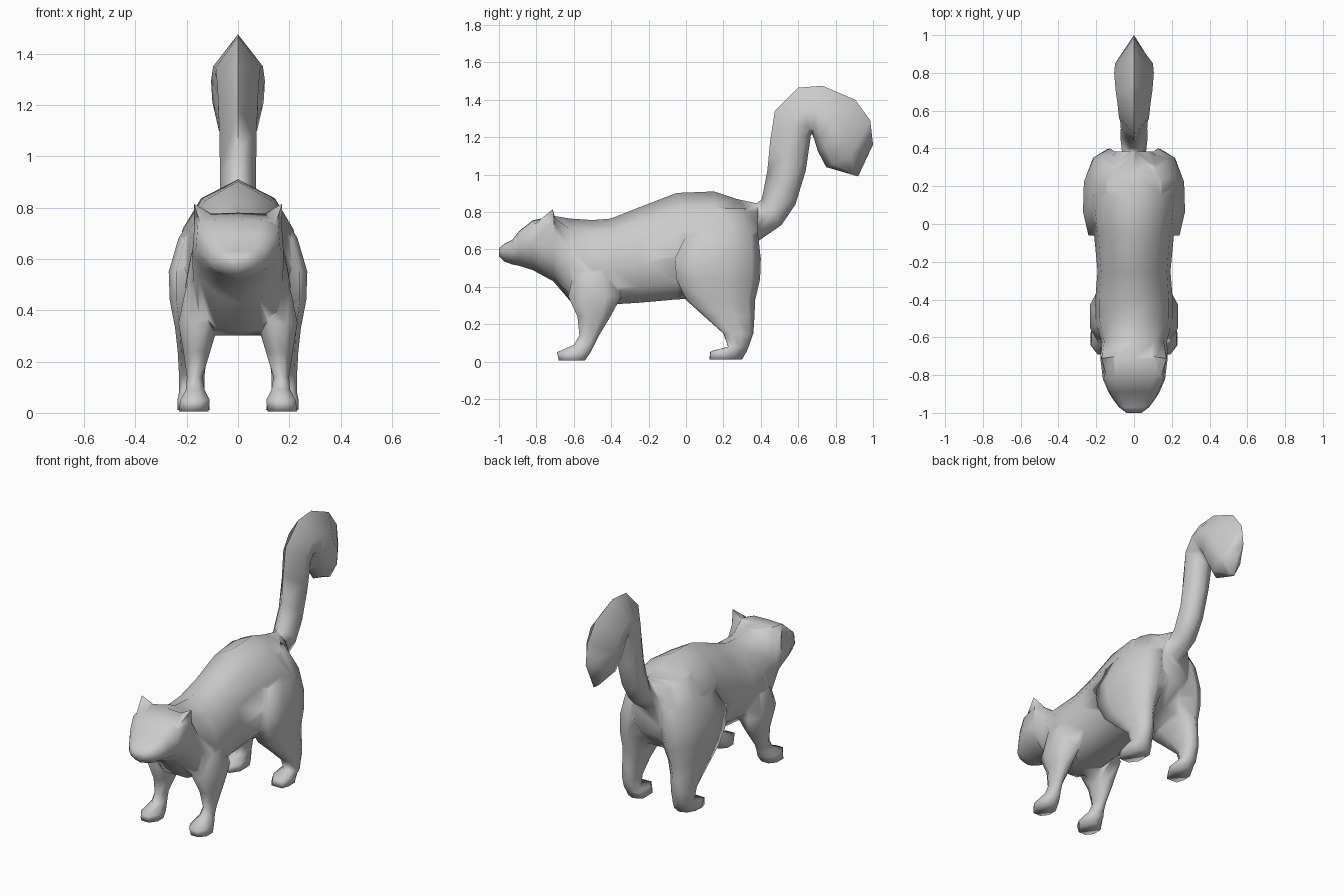
import bpy, bmesh, math

if "Cube" in bpy.data.objects:
    bpy.data.objects.remove(bpy.data.objects["Cube"])

fur = bpy.data.materials.new("grey fur")
fur.diffuse_color = (0.6, 0.6, 0.6, 1)
fur.use_nodes = True
fur.node_tree.nodes["Principled BSDF"].inputs["Base Color"].default_value = fur.diffuse_color


def make(name, bm, mirror=False):
    bmesh.ops.recalc_face_normals(bm, faces=bm.faces)
    mesh = bpy.data.meshes.new(name)
    bm.to_mesh(mesh)
    bm.free()
    mesh.materials.append(fur)
    ob = bpy.data.objects.new(name, mesh)
    bpy.context.collection.objects.link(ob)
    if mirror:
        ob.modifiers.new("other side", 'MIRROR').use_axis[0] = True
    return ob


def loft(name, rings, mirror=False):
    """Skin a list of closed rings and cap both ends."""
    bm = bmesh.new()
    loops = [[bm.verts.new(p) for p in ring] for ring in rings]
    n = len(loops[0])
    for a, b in zip(loops, loops[1:]):
        for i in range(n):
            j = (i + 1) % n
            bm.faces.new((a[i], a[j], b[j], b[i]))
    bm.faces.new(loops[0])
    bm.faces.new(loops[-1])
    return make(name, bm, mirror)


def both_sides(half):
    """Close a half ring whose first and last points lie on the middle plane."""
    return half + [(-x, y, z) for x, y, z in half[-2:0:-1]]


# Body with head: y, top, bottom, half width
BODY = [(-1.0, .607, .565, .04), (-.97, .63, .535, .08), (-.93, .65, .52, .11),
        (-.89, .70, .512, .135), (-.82, .755, .49, .165), (-.71, .78, .43, .178),
        (-.62, .765, .325, .175), (-.50, .757, .302, .205), (-.40, .765, .306, .205),
        (-.25, .825, .315, .193), (-.05, .902, .333, .212), (.15, .91, .34, .24),
        (.27, .87, .37, .225), (.385, .845, .50, .10)]
HEAD_SHAPE = [(0, 0), (.60, .01), (.95, .10), (1, .45), (.86, .72), (.42, .92), (0, 1)]
TRUNK_SHAPE = [(0, 0), (.60, .13), (.90, .34), (1, .58), (.88, .84), (.45, 1), (0, 1)]


def body_ring(y, top, bottom, w):
    shape = HEAD_SHAPE if y < -.65 else TRUNK_SHAPE
    return both_sides([(w * u, y, top - (top - bottom) * v) for u, v in shape])


body = loft("body", [body_ring(*r) for r in BODY])

# Tail: outer edge (y, z), inner edge (y, z), half width
TAIL = [((.35, .82), (.35, .62), .06), ((.405, .87), (.51, .73), .072),
        ((.435, 1.02), (.585, .84), .07), ((.45, 1.18), (.64, 1.02), .073),
        ((.475, 1.34), (.665, 1.19), .08), ((.60, 1.465), (.668, 1.215), .087),
        ((.73, 1.475), (.676, 1.215), .097), ((.905, 1.40), (.688, 1.18), .105),
        ((.985, 1.29), (.705, 1.125), .10), ((1.0, 1.16), (.75, 1.04), .075),
        ((.92, .99), (.87, 1.005), .015)]


def tail_ring(outer, inner, w):
    return both_sides([(w * u, outer[0] + (inner[0] - outer[0]) * t,
                        outer[1] + (inner[1] - outer[1]) * t)
                       for u, t in ((0, 0), (1, .48), (.75, .87), (0, 1))])


tail = loft("tail", [tail_ring(*r) for r in TAIL])

# Leg outlines as fractions of a box: across (inner to outer), along (front to back)
HIND_SHAPE = [(0, .3), (.3, 0), (.88, .01), (1, .28), (.98, .62), (.76, .9), (.4, 1), (0, .85)]
FORE_SHAPE = [(0, .3), (.28, 0), (.72, 0), (1, .27), (1, .72), (.72, 1), (.28, 1), (0, .72)]


def leg_ring(shape, z, y0, y1, x0, x1):
    return [(x0 + (x1 - x0) * u, y0 + (y1 - y0) * v, z) for u, v in shape]


# Legs: z, front y, back y, inner x, outer x
HIND = [(.82, .10, .32, .02, .15), (.68, .0, .385, .02, .232),
        (.55, -.065, .40, .03, .270), (.44, -.055, .396, .06, .266),
        (.33, .0, .37, .095, .245), (.24, .10, .366, .12, .235),
        (.15, .20, .36, .13, .23), (.08, .225, .335, .13, .23),
        (.055, .13, .325, .115, .235), (.012, .125, .30, .11, .235)]
FORE = [(.58, -.56, -.42, .05, .16), (.48, -.60, -.39, .06, .205),
        (.35, -.63, -.345, .075, .232), (.24, -.58, -.405, .108, .213),
        (.14, -.57, -.465, .138, .199), (.09, -.60, -.49, .13, .203),
        (.05, -.69, -.51, .11, .225), (.006, -.68, -.54, .115, .23)]
hind = loft("hind_legs", [leg_ring(HIND_SHAPE, *r) for r in HIND], mirror=True)
fore = loft("front_legs", [leg_ring(FORE_SHAPE, *r) for r in FORE], mirror=True)

# Ears: small pointed corners at the back of the head
bm = bmesh.new()
tip, inside, outside, front, root = [bm.verts.new(p) for p in (
    (.172, -.712, .815), (.09, -.70, .768), (.172, -.70, .68), (.145, -.81, .735),
    (.10, -.74, .70))]
for f in ((tip, inside, front), (tip, front, outside), (tip, outside, inside),
          (inside, root, front), (front, root, outside), (outside, root, inside)):
    bm.faces.new(f)
ears = make("ears", bm, mirror=True)

# Weld all parts into one continuous skin
bpy.context.view_layer.objects.active = body
for part in (hind, fore, ears, tail):
    mod = body.modifiers.new("join " + part.name, 'BOOLEAN')
    mod.operation, mod.solver, mod.object = 'UNION', 'EXACT', part
    bpy.ops.object.modifier_apply(modifier=mod.name)
    bpy.data.objects.remove(part)

body.select_set(True)
bpy.ops.object.shade_smooth_by_angle(angle=math.radians(100))
